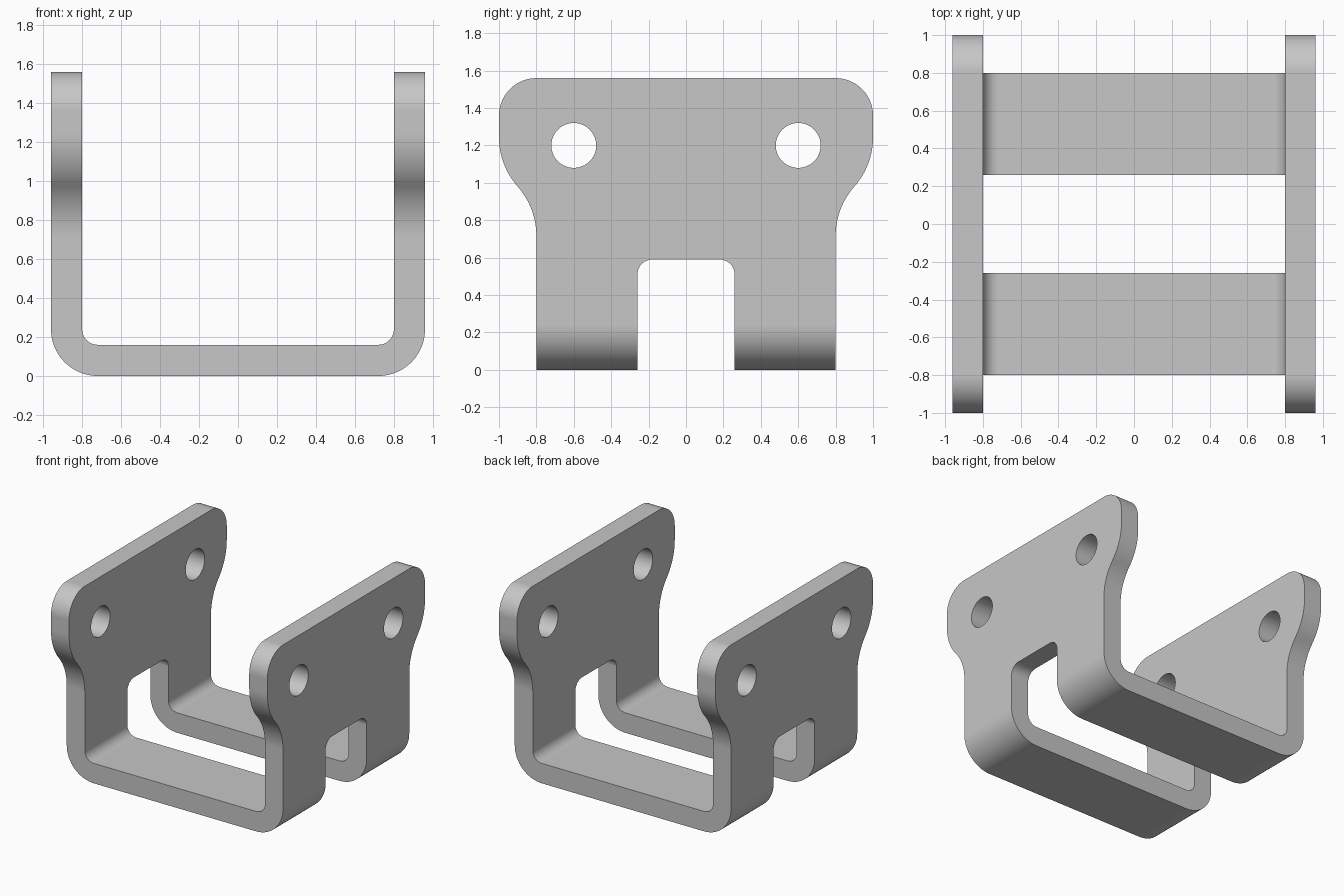
import bpy
import bmesh
from math import acos, cos, pi, radians, sin, sqrt

cube = bpy.data.objects.get("Cube")
if cube:
    bpy.data.objects.remove(cube, do_unlink=True)

WIDTH, THICK, HEIGHT = 0.96, 0.16, 1.56
BEND = 0.08                      # inner bend radius
NECK, SWEEP = 0.8, 0.4           # half depth of the legs, radius of the side sweep
SLOT, SLOT_TOP = 0.26, 0.59

steel = bpy.data.materials.new("grey metal")
steel.use_nodes = True
colour = (0.57, 0.57, 0.57, 1)
steel.diffuse_color = colour
steel.node_tree.nodes["Principled BSDF"].inputs["Base Color"].default_value = colour


def arc(u, v, radius, start, end, steps=16):
    """Points on an arc about (u, v), angles in radians."""
    angles = [start + (end - start) * i / steps for i in range(steps + 1)]
    return [(u + radius * cos(a), v + radius * sin(a)) for a in angles]


def mirrored(half):
    """Close a right-hand half outline with its mirror image."""
    return half + [(-u, v) for u, v in reversed(half)]


def extrude(name, outline, axis, reach):
    """Extrude an outline from -reach to +reach along x or y."""
    def place(u, v, d):
        return (d, u, v) if axis == "x" else (u, d, v)
    bm = bmesh.new()
    face = bm.faces.new([bm.verts.new(place(u, v, -reach)) for u, v in outline])
    grown = bmesh.ops.extrude_face_region(bm, geom=[face])["geom"]
    moved = [g for g in grown if isinstance(g, bmesh.types.BMVert)]
    bmesh.ops.translate(bm, verts=moved, vec=place(0, 0, 2 * reach))
    bmesh.ops.recalc_face_normals(bm, faces=bm.faces)
    mesh = bpy.data.meshes.new(name)
    bm.to_mesh(mesh)
    bm.free()
    obj = bpy.data.objects.new(name, mesh)
    bpy.context.collection.objects.link(obj)
    mesh.materials.append(steel)
    return obj


def carve(target, cutter, operation):
    cutter.hide_render = True
    mod = target.modifiers.new("carve", "BOOLEAN")
    mod.operation, mod.solver, mod.object = operation, "EXACT", cutter
    bpy.context.view_layer.objects.active = target
    bpy.ops.object.modifier_apply(modifier=mod.name)
    bpy.data.objects.remove(cutter, do_unlink=True)


# Bent sheet: U-shaped section running front to back
inner = WIDTH - THICK
outer_bend = BEND + THICK
section = mirrored(
    arc(WIDTH - outer_bend, outer_bend, outer_bend, -pi / 2, 0)
    + [(WIDTH, HEIGHT), (inner, HEIGHT)]
    + arc(inner - BEND, outer_bend, BEND, 0, -pi / 2))
bracket = extrude("bent_bracket", section, "y", 1.2)

# Side silhouette: slot, legs, S-shaped sweep and rounded shoulders
turn = acos(1 - (1 - NECK) / 2 / SWEEP)
rise = SWEEP * sin(turn)
middle = 0.98
silhouette = mirrored(
    arc(SLOT - 0.08, SLOT_TOP - 0.08, 0.08, pi / 2, 0, 10)
    + [(SLOT, -0.1), (NECK, -0.1)]
    + arc(NECK + SWEEP, middle - rise, SWEEP, pi, pi - turn)
    + arc(1 - SWEEP, middle + rise, SWEEP, -turn, 0)[1:]
    + arc(0.8, HEIGHT - 0.2, 0.2, 0, pi / 2))
# Reach past the sheet's top edge so no two faces coincide
for v in [v for v in bracket.data.vertices if abs(v.co.z - HEIGHT) < 0.001]:
    v.co.z += 0.1
carve(bracket, extrude("side_silhouette", silhouette, "x", 1.2), "INTERSECT")

# Round bolt holes through both plates
for side in (-1, 1):
    circle = arc(0.6 * side, 1.2, 0.12, 0, 2 * pi, 48)[:-1]
    carve(bracket, extrude("hole_cutter", circle, "x", 1.3), "DIFFERENCE")

# Smooth bends, crisp edges and flat plates
bpy.ops.object.select_all(action="DESELECT")
bracket.select_set(True)
bpy.context.view_layer.objects.active = bracket
bpy.ops.object.shade_smooth_by_angle(angle=radians(30))
weighted = bracket.modifiers.new("flat plates", "WEIGHTED_NORMAL")
weighted.keep_sharp = True
